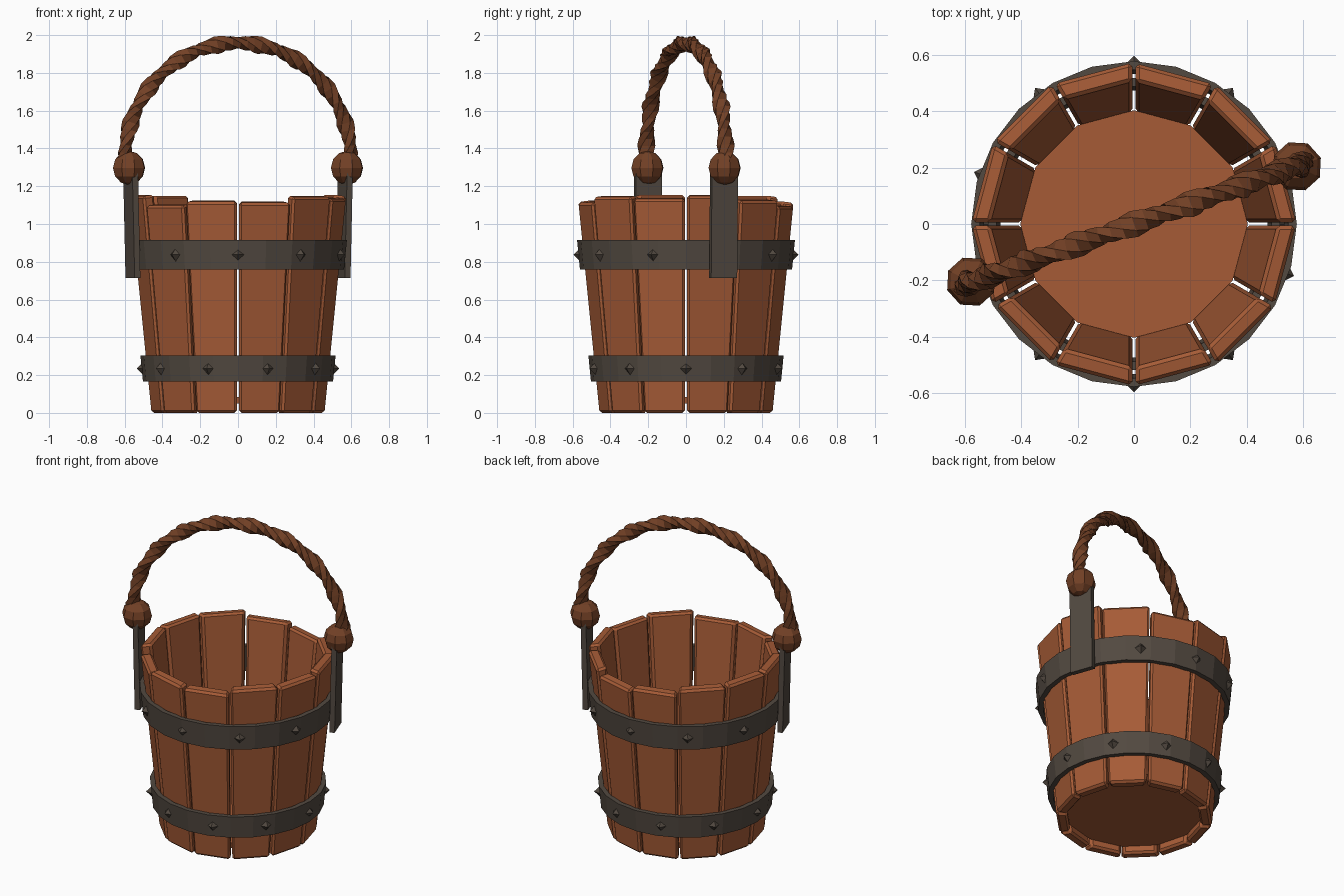
import bpy, bmesh
from math import sin, cos, tan, pi, radians
from mathutils import Matrix, Vector

cube = bpy.data.objects.get("Cube")
if cube:
    bpy.data.objects.remove(cube, do_unlink=True)


def make_material(name, rgb):
    mat = bpy.data.materials.new(name)
    mat.use_nodes = True
    mat.diffuse_color = (*rgb, 1)
    mat.node_tree.nodes["Principled BSDF"].inputs["Base Color"].default_value = (*rgb, 1)
    return mat


WOOD = make_material("reddish_wood", (0.38, 0.105, 0.037))
IRON = make_material("dark_iron", (0.085, 0.067, 0.052))
ROPE = make_material("brown_rope", (0.17, 0.052, 0.019))


def finish(name, bm, mat, matrix=None):
    bmesh.ops.recalc_face_normals(bm, faces=bm.faces)
    mesh = bpy.data.meshes.new(name)
    bm.to_mesh(mesh)
    bm.free()
    mesh.materials.append(mat)
    obj = bpy.data.objects.new(name, mesh)
    if matrix:
        obj.matrix_world = matrix
    bpy.context.collection.objects.link(obj)
    return obj


def loft(bm, rings, closed=False):
    """Skin a list of vertex rings, capping the ends unless closed."""
    loops = [[bm.verts.new(p) for p in ring] for ring in rings]
    n = len(loops[0])
    pairs = list(zip(loops, loops[1:]))
    if closed:
        pairs.append((loops[-1], loops[0]))
    for a, b in pairs:
        for i in range(n):
            j = (i + 1) % n
            bm.faces.new((a[i], a[j], b[j], b[i]))
    if not closed:
        bm.faces.new(loops[0])
        bm.faces.new(loops[-1])


def turn(degrees):
    return Matrix.Rotation(radians(degrees), 4, "Z")


# Staves: leaning wedge-sided boards of uneven height
SIDES = 12
BOTTOM, FLARE, THICK, GAP = 0.447, 0.096, 0.065, 0.006
heights = [1.155, 1.13, 1.10, 1.12, 1.15, 1.155, 1.155, 1.105, 1.125, 1.12, 1.15, 1.14]


def stave_ring(z, drop=0):
    out = BOTTOM + FLARE * z
    inn = out - THICK
    wo, wi = (r * tan(pi / SIDES) - GAP for r in (out, inn))
    return [(out, -wo, z - drop), (out, wo, z - drop), (inn, wi, z), (inn, -wi, z)]


for i, h in enumerate(heights):
    bm = bmesh.new()
    loft(bm, [stave_ring(0), stave_ring(h, 0.008)])
    bmesh.ops.bevel(bm, geom=bm.edges[:], offset=0.013, segments=1, affect="EDGES")
    finish(f"stave_{i + 1}", bm, WOOD, turn(15 + 30 * i))

# Floor board, recessed above the stave ends
bm = bmesh.new()
bmesh.ops.create_cone(bm, cap_ends=True, segments=SIDES, radius1=0.4, radius2=0.403, depth=0.035)
bmesh.ops.rotate(bm, verts=bm.verts, matrix=Matrix.Rotation(0, 3, "Z"))
finish("floor_board", bm, WOOD, Matrix.Translation((0, 0, 0.067)))


# Iron hoops with pyramid studs
def hoop_radius(z):
    return 0.487 + 0.098 * z


def hoop(name, z0, z1, first_stud):
    bm = bmesh.new()
    rings = []
    for i in range(24):
        a = 2 * pi * i / 24
        section = [(hoop_radius(z) - d, z) for z, d in ((z0, 0), (z1, 0), (z1, 0.03), (z0, 0.03))]
        rings.append([(r * cos(a), r * sin(a), z) for r, z in section])
    loft(bm, rings, closed=True)
    finish(name, bm, IRON)
    zc = (z0 + z1) / 2
    for i in range(10):
        bm = bmesh.new()
        bmesh.ops.create_cone(bm, cap_ends=True, segments=4, radius1=0.036, radius2=0, depth=0.036)
        place = (turn(first_stud + 36 * i) @ Matrix.Translation((hoop_radius(zc) + 0.009, 0, zc))
                 @ Matrix.Rotation(pi / 2, 4, "Y"))
        finish(f"{name}_stud_{i + 1}", bm, IRON, place)


hoop("lower_hoop", 0.165, 0.305, 0)
hoop("upper_hoop", 0.76, 0.915, 18)

# Handle brackets and rope knots on both sides
HANDLE_ANGLE = 19.5
for side, spin in (("left", 0), ("right", 180)):
    place = turn(HANDLE_ANGLE + spin)
    bm = bmesh.new()
    rings = []
    for z, r in ((0.715, 0.59), (1.27, 0.603)):
        rings.append([(r + dx, dy, z) for dx, dy in
                      ((-0.016, -0.073), (0.016, -0.073), (0.016, 0.073), (-0.016, 0.073))])
    loft(bm, rings)
    finish(f"{side}_bracket", bm, IRON, place)

    bm = bmesh.new()
    bmesh.ops.create_uvsphere(bm, u_segments=8, v_segments=6, radius=0.09)
    finish(f"{side}_knot", bm, ROPE, place @ Matrix.Translation((0.612, 0, 1.297)))

# Rope handle: an oval section twisted along an arch
bm = bmesh.new()
rings = []
STEPS = 48
for i in range(STEPS + 1):
    t = pi * i / STEPS
    centre = Vector((0.635 * cos(t), 0, 1.335 + 0.623 * sin(t)))
    outward = Vector((0.623 * cos(t), 0, 0.635 * sin(t))).normalized()
    across = Vector((0, 1, 0))
    twist = 9 * t
    ring = []
    for k in range(6):
        a = 2 * pi * k / 6
        u, v = 0.048 * cos(a), 0.034 * sin(a)
        ring.append(centre + outward * (u * cos(twist) - v * sin(twist))
                    + across * (u * sin(twist) + v * cos(twist)))
    rings.append(ring)
loft(bm, rings)
finish("rope_handle", bm, ROPE, turn(HANDLE_ANGLE))
